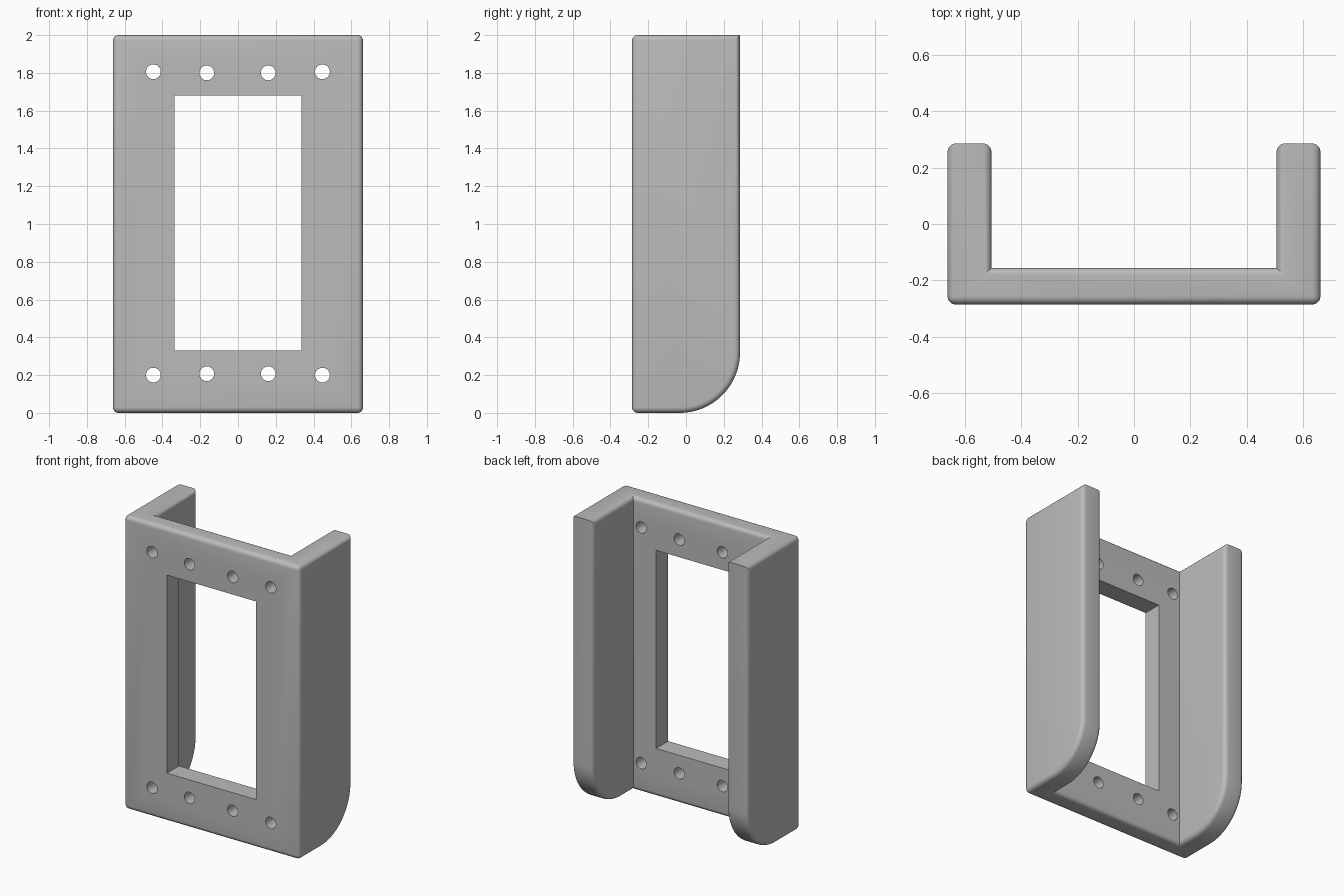
import bpy, bmesh, math
from mathutils import Matrix, Vector

cube = bpy.data.objects.get("Cube")
if cube:
    bpy.data.objects.remove(cube, do_unlink=True)

W, IN = 0.662, 0.506            # outer half width, inner half width
FRONT, BACK, PLATE = -0.286, 0.286, -0.156
H, R, ROUND = 2.0, 0.32, 0.03   # height, lower back corner, edge rounding

grey = bpy.data.materials.new("grey")
grey.use_nodes = True
grey.diffuse_color = (0.5, 0.5, 0.5, 1)
grey.node_tree.nodes["Principled BSDF"].inputs["Base Color"].default_value = (0.5, 0.5, 0.5, 1)


def make_object(name, bm):
    bmesh.ops.recalc_face_normals(bm, faces=bm.faces[:])
    mesh = bpy.data.meshes.new(name)
    bm.to_mesh(mesh)
    bm.free()
    mesh.materials.append(grey)
    obj = bpy.data.objects.new(name, mesh)
    bpy.context.collection.objects.link(obj)
    return obj


# Side outline with the large lower back curve, extruded across the width
bm = bmesh.new()
outline = [(FRONT, H), (FRONT, 0)]
for i in range(25):
    a = math.radians(-90 + 90 * i / 24)
    outline.append((BACK - R + R * math.cos(a), R + R * math.sin(a)))
outline.append((BACK, H))
side = bm.faces.new([bm.verts.new((-W, y, z)) for y, z in outline])
new = bmesh.ops.extrude_face_region(bm, geom=[side])["geom"]
bmesh.ops.translate(bm, vec=(2 * W, 0, 0), verts=[v for v in new if isinstance(v, bmesh.types.BMVert)])

# Open the middle behind the plate, leaving two side walls
for co, no in (((IN, 0, 0), (1, 0, 0)), ((-IN, 0, 0), (1, 0, 0)), ((0, PLATE, 0), (0, 1, 0))):
    bmesh.ops.bisect_plane(bm, geom=bm.verts[:] + bm.edges[:] + bm.faces[:], plane_co=co, plane_no=no)
gone = [f for f in bm.faces
        if abs(f.calc_center_median().x) < IN - 0.01 and f.calc_center_median().y > PLATE + 0.001]
bmesh.ops.delete(bm, geom=gone, context='FACES')


# Close the inner faces of the walls and the back of the plate
def close_face(on_plane, key):
    rim = {v for e in bm.edges if len(e.link_faces) < 2 for v in e.verts}
    bm.faces.new(sorted((v for v in rim if on_plane(v.co)), key=key))


def around(v):
    return math.atan2(v.co.z - H / 2, v.co.y - 0.06)


for s in (-1, 1):
    close_face(lambda c: abs(c.x - s * IN) < 1e-4 and c.y > PLATE - 1e-4, around)
close_face(lambda c: abs(c.y - PLATE) < 1e-4 and abs(c.x) < IN + 1e-4,
           lambda v: math.atan2(v.co.z - H / 2, v.co.x))
bmesh.ops.recalc_face_normals(bm, faces=bm.faces[:])
bmesh.ops.dissolve_limit(bm, angle_limit=0.01, verts=bm.verts[:], edges=bm.edges[:])

# Round the convex edges, except the top back ends of the walls
rounded = []
for e in bm.edges:
    mid = (e.verts[0].co + e.verts[1].co) / 2
    top_back = mid.z > H - 0.001 and mid.y > BACK - 0.001
    if e.calc_face_angle_signed(0) > 0.6 and not top_back:
        rounded.append(e)
bmesh.ops.bevel(bm, geom=rounded, offset=ROUND, offset_type='OFFSET', segments=5,
                profile=0.5, affect='EDGES', clamp_overlap=True)
bracket = make_object("wall_bracket", bm)

# Cutter with the window and the two rows of screw holes
bm = bmesh.new()
mid_y = (FRONT + PLATE) / 2
bmesh.ops.create_cube(bm, size=1, matrix=Matrix.Translation((0, mid_y, 1.005)) @ Matrix.Diagonal((0.67, 0.3, 1.35, 1)))
for x, low, high in ((-0.448, 0.2, 1.806), (-0.165, 0.207, 1.8), (0.16, 0.207, 1.8), (0.447, 0.2, 1.806)):
    for z in (low, high):
        bmesh.ops.create_cone(bm, cap_ends=True, segments=32, radius1=0.039, radius2=0.039, depth=0.3,
                              matrix=Matrix.Translation((x, mid_y, z)) @ Matrix.Rotation(math.pi / 2, 4, 'X'))
cutter = make_object("opening_cutter", bm)
cutter.hide_render = True

cut = bracket.modifiers.new("openings", 'BOOLEAN')
cut.operation, cut.solver, cut.object = 'DIFFERENCE', 'EXACT', cutter
bpy.ops.object.select_all(action='DESELECT')
bracket.select_set(True)
bpy.context.view_layer.objects.active = bracket
bpy.ops.object.modifier_apply(modifier=cut.name)
bpy.data.objects.remove(cutter, do_unlink=True)
bpy.ops.object.shade_smooth_by_angle(angle=math.radians(30))
